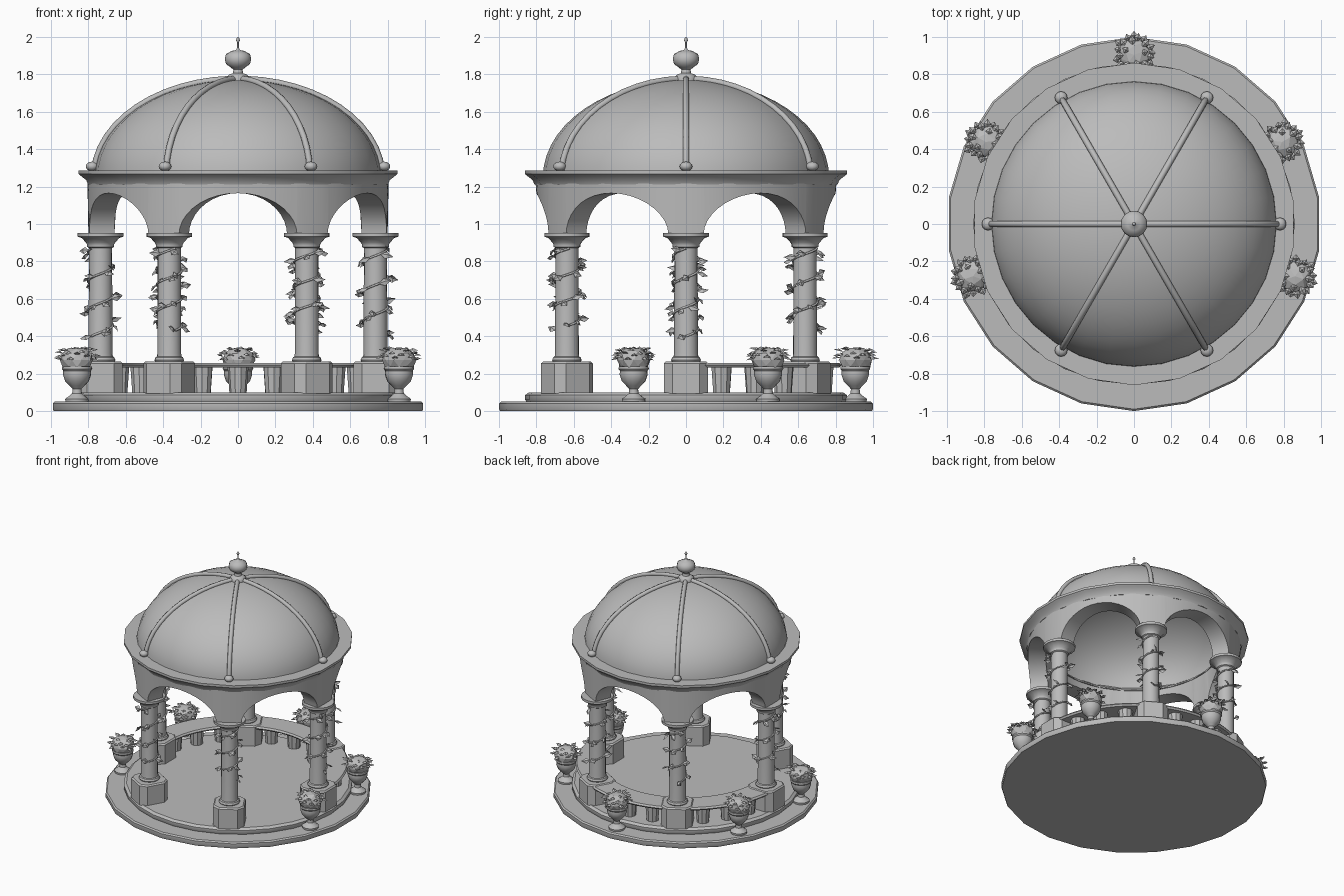
import bpy, bmesh, math, random
from math import cos, sin, pi, radians
from mathutils import Vector, Matrix

cube = bpy.data.objects.get("Cube")
if cube:
    bpy.data.objects.remove(cube, do_unlink=True)
random.seed(4)

stone = bpy.data.materials.new("stone_grey")
stone.use_nodes = True
stone.diffuse_color = (0.5, 0.5, 0.5, 1)
stone.node_tree.nodes["Principled BSDF"].inputs["Base Color"].default_value = (0.5, 0.5, 0.5, 1)


def finish(name, bm, smooth=35, recalc=True):
    """Turn a bmesh into a shaded, coloured object."""
    if recalc:
        bmesh.ops.recalc_face_normals(bm, faces=bm.faces[:])
    mesh = bpy.data.meshes.new(name)
    bm.to_mesh(mesh)
    bm.free()
    mesh.materials.append(stone)
    ob = bpy.data.objects.new(name, mesh)
    bpy.context.collection.objects.link(ob)
    if smooth:
        bpy.ops.object.select_all(action='DESELECT')
        ob.select_set(True)
        bpy.context.view_layer.objects.active = ob
        bpy.ops.object.shade_smooth_by_angle(angle=radians(smooth))
    return ob


def lathe(name, profile, seg, closed=False, smooth=35, arc=None):
    """Revolve (radius, z) points; arc gives a partial sweep in radians."""
    bm = bmesh.new()
    count = seg + 1 if arc else seg
    start, sweep = arc if arc else (pi / 2, 2 * pi)
    rings = []
    for i in range(count):
        a = start + sweep * i / seg
        rings.append([bm.verts.new((r * cos(a), r * sin(a), z)) for r, z in profile])
    n = len(profile)
    for i in range(seg):
        p, q = rings[i], rings[(i + 1) % count]
        for j in range(n if closed else n - 1):
            k = (j + 1) % n
            bm.faces.new((p[j], q[j], q[k], p[k]))
    if arc:
        bm.faces.new(rings[0])
        bm.faces.new(rings[-1])
    bmesh.ops.remove_doubles(bm, verts=bm.verts[:], dist=1e-5)
    return finish(name, bm, smooth)


def polar(r, deg, z=0):
    return Vector((r * cos(radians(deg)), r * sin(radians(deg)), z))


def place(ob, angles, radius):
    """Put the object at the first angle and linked copies at the others."""
    for i, deg in enumerate(angles):
        o = ob if i == 0 else ob.copy()
        if i:
            bpy.context.collection.objects.link(o)
        o.location = polar(radius, deg, ob.location.z)
        o.rotation_euler.z = radians(deg)


def leaf(bm, pos, along, out, length, width):
    """Small folded diamond leaf."""
    along, out = along.normalized(), out.normalized()
    side = along.cross(out).normalized()
    mid = pos + along * length * 0.45
    base, tip = bm.verts.new(pos), bm.verts.new(pos + along * length)
    ridge = bm.verts.new(mid + out * width * 0.3)
    for s in (1, -1):
        edge = bm.verts.new(mid + side * s * width / 2)
        bm.faces.new((base, edge, ridge) if s < 0 else (base, ridge, edge))
        bm.faces.new((ridge, edge, tip) if s < 0 else (ridge, tip, edge))


COLS = range(0, 360, 60)
COL_R = 0.735

# Ground slab and floor step
lathe("ground_slab", [(0, 0), (0.995, 0), (1, 0.01), (1, 0.04), (0.99, 0.05), (0, 0.05)], 22)
lathe("floor_step", [(0, 0.045), (0.85, 0.045), (0.86, 0.06), (0.86, 0.085), (0.84, 0.1), (0, 0.1)], 28)

# Pedestals with chamfered corners
bm = bmesh.new()
bmesh.ops.create_cube(bm, size=1, matrix=Matrix.Diagonal((0.235, 0.235, 0.17, 1)))
upright = [e for e in bm.edges if abs(e.verts[0].co.z - e.verts[1].co.z) > 0.1]
bmesh.ops.bevel(bm, geom=upright, offset=0.045, segments=1, affect='EDGES')
rim = [e for e in bm.edges if all(v.co.z > 0.08 for v in e.verts)]
bmesh.ops.bevel(bm, geom=rim, offset=0.01, segments=1, affect='EDGES')
pedestal = finish("pedestal", bm, 0)
pedestal.location.z = 0.18
place(pedestal, COLS, COL_R)

# Columns: base moulding, shaft and capital
column = lathe("column", [
    (0, 0.26), (0.074, 0.26), (0.08, 0.272), (0.074, 0.287), (0.066, 0.292), (0.064, 0.31),
    (0.062, 0.86), (0.062, 0.872), (0.072, 0.878), (0.072, 0.89), (0.078, 0.9),
    (0.1, 0.925), (0.122, 0.932), (0.122, 0.952), (0, 0.952)], 16)
place(column, COLS, COL_R)

# Arcade wall with six arched openings
HALF = 23.2
steps = [-30, -26] + [HALF * sin(radians(t)) for t in range(-90, 91, 10)] + [26]
bm = bmesh.new()
sections = []
for bay in range(6):
    for d in steps:
        low = 0.95
        if abs(d) < HALF:
            low += 0.215 * math.sqrt(max(0, 1 - (d / HALF) ** 2)) ** 1.1
        a = bay * 60 + 30 + d
        sections.append([bm.verts.new(polar(r, a, z)) for r, z in
                         ((0.665, low), (0.8, low), (0.805, 1.225), (0.65, 1.225))])
for i, p in enumerate(sections):
    q = sections[(i + 1) % len(sections)]
    for j in range(4):
        bm.faces.new((p[j], q[j], q[(j + 1) % 4], p[(j + 1) % 4]))
finish("arcade", bm, 40)

# Cornice ring
lathe("cornice", [(0.65, 1.21), (0.81, 1.21), (0.82, 1.235), (0.85, 1.258), (0.862, 1.268),
                  (0.862, 1.287), (0.74, 1.287), (0.7, 1.25)], 22, closed=True)

# Hollow dome
RISE, DOME_R, DOME_Z = 0.52, 0.765, 1.25


def dome_point(t, grow=0):
    return ((DOME_R + grow) * cos(t), DOME_Z + (RISE + grow) * sin(t))


ts = [pi / 2 * i / 14 for i in range(15)]
lathe("dome", [dome_point(t) for t in ts] + [dome_point(t, -0.035) for t in reversed(ts)],
      32, closed=True, smooth=50)

# Dome ribs with a ball at each foot
curve = bpy.data.curves.new("rib_path", 'CURVE')
curve.dimensions = '3D'
curve.bevel_depth = 0.017
curve.bevel_resolution = 2
for deg in COLS:
    path = curve.splines.new('POLY')
    pts = [dome_point(0.06 + (pi / 2 - 0.1) * i / 12, 0.006) for i in range(13)]
    path.points.add(len(pts) - 1)
    for point, (r, z) in zip(path.points, pts):
        point.co = (*polar(r, deg, z), 1)
    path.use_smooth = True
curve.materials.append(stone)
ribs = bpy.data.objects.new("dome_ribs", curve)
bpy.context.collection.objects.link(ribs)

bm = bmesh.new()
bmesh.ops.create_uvsphere(bm, u_segments=12, v_segments=8, radius=0.034,
                          matrix=Matrix.Diagonal((1, 1, 0.75, 1)))
foot = finish("rib_foot", bm, 60)
foot.location.z = 1.308
place(foot, COLS, 0.78)

# Finial
lathe("finial", [(0, 1.75), (0.06, 1.765), (0.06, 1.785), (0.045, 1.8), (0.028, 1.806),
                 (0.024, 1.825), (0.04, 1.838), (0.064, 1.855), (0.071, 1.882), (0.064, 1.908),
                 (0.035, 1.925), (0.012, 1.93), (0.005, 1.94), (0.004, 1.97), (0.011, 1.982),
                 (0.008, 1.992), (0, 2)], 16, smooth=50)

# Curved bench along the back, on tapered legs
lathe("bench_seat", [(0.64, 0.232), (0.82, 0.232), (0.83, 0.245), (0.82, 0.258), (0.64, 0.258),
                     (0.63, 0.245)], 36, closed=True, arc=(0, pi))
leg = lathe("bench_leg", [(0, 0.095), (0.046, 0.095), (0.056, 0.235), (0, 0.235)], 10)
place(leg, [a for a in range(15, 180, 15) if a % 60], 0.735)

# Planter urns with a clump of foliage
URNS = (-18, 29, 90, 151, 198)
urn = lathe("urn", [(0, 0.048), (0.062, 0.048), (0.064, 0.065), (0.045, 0.078), (0.026, 0.095),
                    (0.024, 0.118), (0.04, 0.135), (0.064, 0.16), (0.076, 0.195), (0.074, 0.215),
                    (0.082, 0.225), (0.08, 0.238), (0, 0.238)], 14)
place(urn, URNS, 0.905)
bm = bmesh.new()
bmesh.ops.create_icosphere(bm, subdivisions=2, radius=0.088, matrix=Matrix.Diagonal((1, 1, 0.8, 1)))
for v in bm.verts:
    v.co *= random.uniform(0.92, 1.08)
for i in range(26):
    a, up = i * 2.4, 0.05 + 0.9 * (i / 25)
    flat = math.sqrt(1 - up * up)
    out = Vector((flat * cos(a), flat * sin(a), up * 0.8))
    drift = Vector((cos(a), sin(a), random.uniform(-0.25, 0.3)))
    leaf(bm, out * 0.082, drift, Vector((0, 0, 1)), random.uniform(0.035, 0.06), 0.04)
foliage = finish("urn_foliage", bm, 0, recalc=False)
foliage.location.z = 0.272
place(foliage, URNS, 0.905)

# Climbing vines: a coiled stem with leaves around each column
for n, deg in enumerate(COLS):
    centre = polar(COL_R, deg)
    phase, bottom = n * 1.3, 0.4 + 0.03 * (n % 3)
    stem = bpy.data.curves.new("vine_stem", 'CURVE')
    stem.dimensions = '3D'
    stem.bevel_depth = 0.006
    stem.bevel_resolution = 1
    coil = stem.splines.new('POLY')
    coil.points.add(47)
    bm = bmesh.new()
    for i, point in enumerate(coil.points):
        t = i / 47
        a = phase + t * 6 * pi
        out = Vector((cos(a), sin(a), 0))
        pos = centre + out * 0.067 + Vector((0, 0, bottom + (0.87 - bottom) * t))
        point.co = (*pos, 1)
        if i % 2 == 0:
            along = (Vector((-sin(a), cos(a), 0)) * random.choice((1, -1))
                     + out * random.uniform(0.3, 0.9)
                     + Vector((0, 0, random.uniform(-0.6, 0.4))))
            normal = out + Vector((0, 0, random.uniform(0.3, 1.2)))
            leaf(bm, pos, along, normal, random.uniform(0.05, 0.075), 0.042)
    stem.materials.append(stone)
    bpy.context.collection.objects.link(bpy.data.objects.new("vine_stem", stem))
    finish("vine_leaves", bm, 0, recalc=False)
